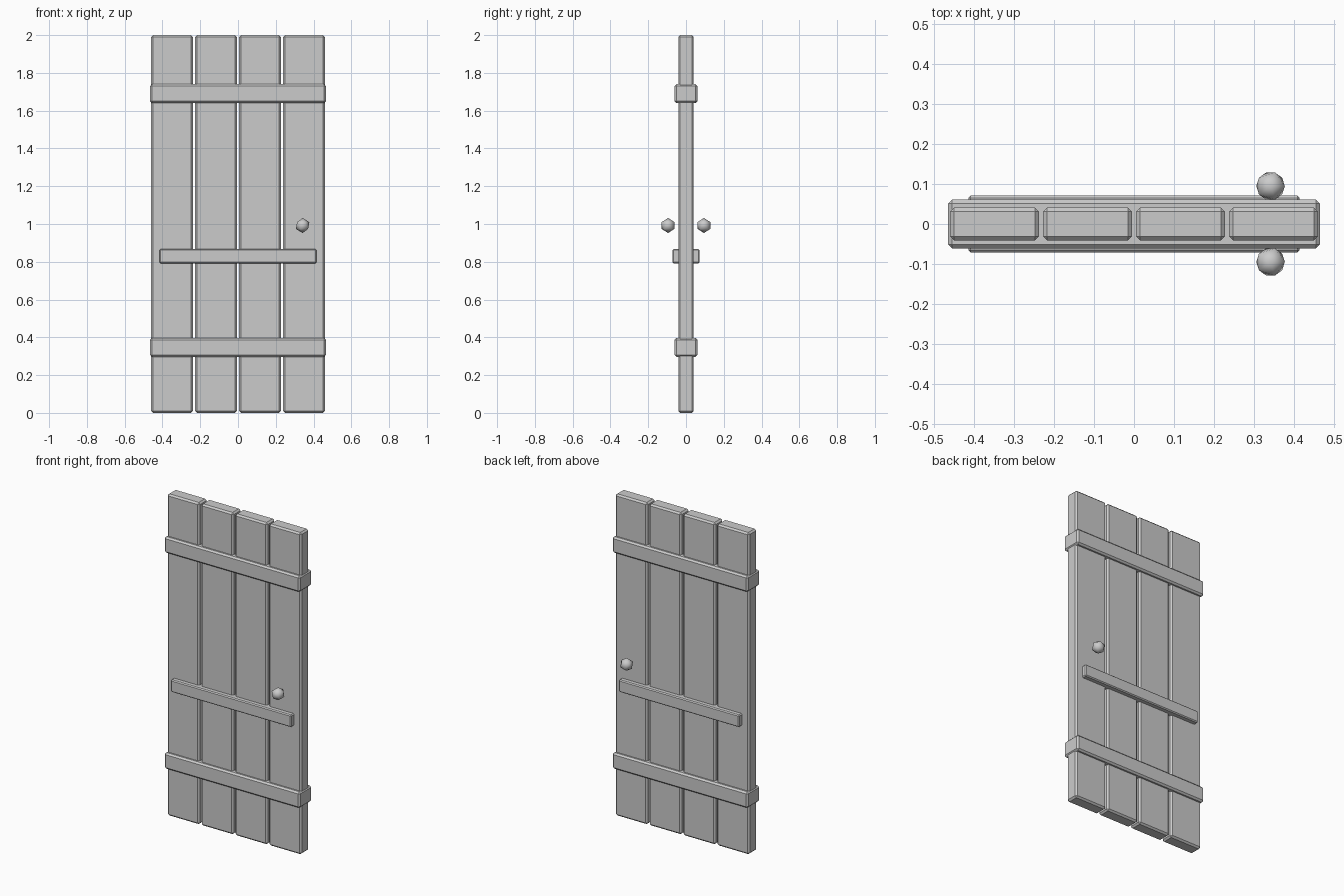
import bpy

if "Cube" in bpy.data.objects:
    bpy.data.objects.remove(bpy.data.objects["Cube"])


def bevelled_box(name, loc, size, bevel):
    """Box with a single-segment chamfer on every edge."""
    bpy.ops.mesh.primitive_cube_add(size=1, location=loc)
    ob = bpy.context.object
    ob.name = name
    ob.scale = size
    bpy.ops.object.transform_apply(location=False, rotation=False, scale=True)
    mod = ob.modifiers.new("chamfer", 'BEVEL')
    mod.width = bevel
    mod.segments = 1
    return ob


# Four vertical planks with narrow gaps
for i in range(4):
    bevelled_box(f"plank_{i + 1}", ((i - 1.5) * 0.233, 0, 1.0),
                 (0.222, 0.082, 2.0), 0.010)

# Upper and lower braces wrapping around the planks
for name, z in (("lower_brace", 0.347), ("upper_brace", 1.69)):
    bevelled_box(name, (0, 0, z), (0.932, 0.122, 0.10), 0.010)

# Thinner middle rail, proud of both faces
bevelled_box("middle_rail", (0, 0, 0.83), (0.83, 0.142, 0.076), 0.006)

# Low-poly knob on each face
for name, y in (("front_knob", -0.095), ("back_knob", 0.095)):
    bpy.ops.mesh.primitive_ico_sphere_add(subdivisions=1, radius=0.04,
                                          location=(0.342, y, 0.992))
    knob = bpy.context.object
    knob.name = name
    bpy.ops.object.shade_smooth()
